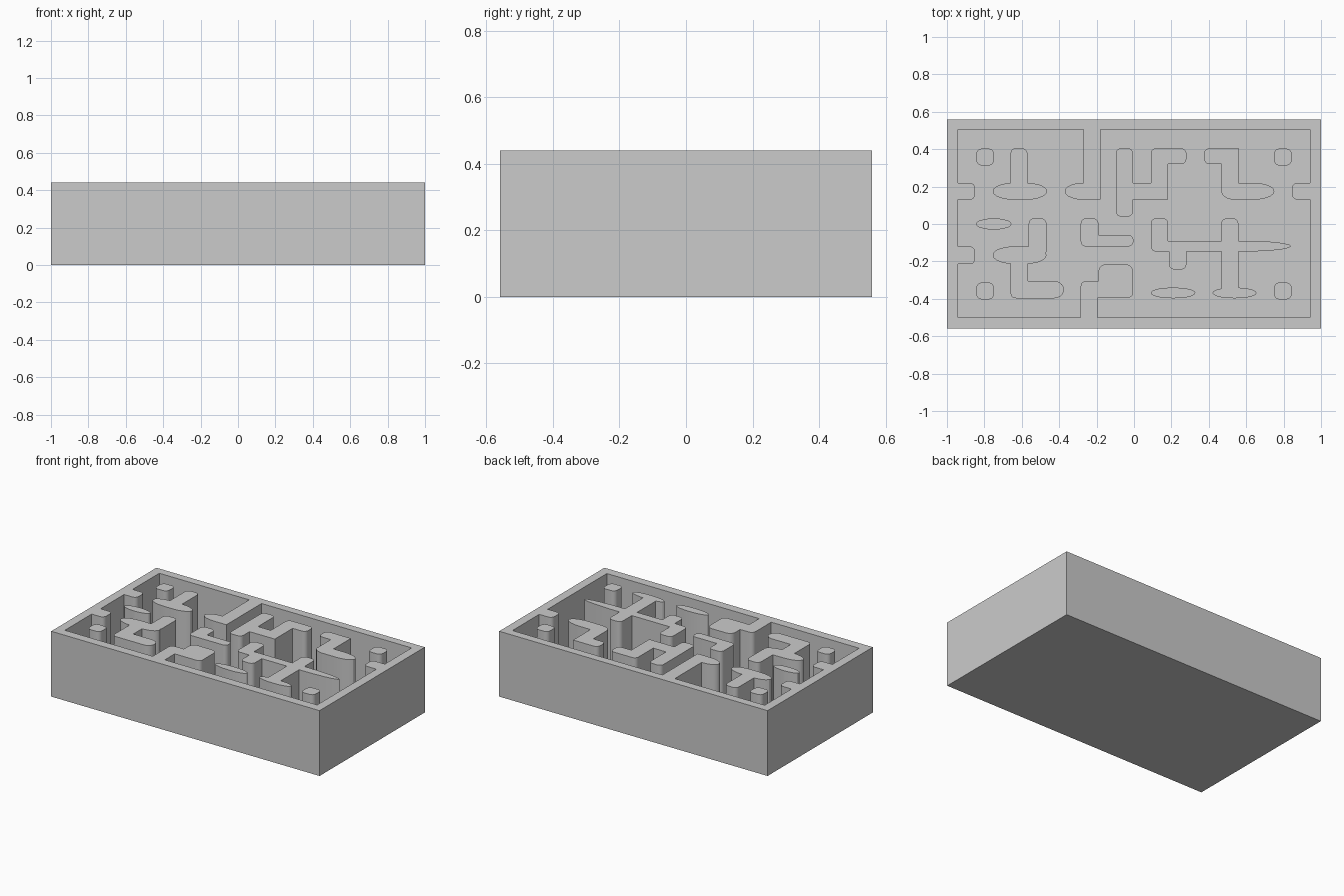
import bpy, bmesh, math

if "Cube" in bpy.data.objects:
    bpy.data.objects.remove(bpy.data.objects["Cube"])

TOP, FLOOR = 0.44, 0.06
R = 0.028          # ordinary corner radius
LONG = 0.11        # stretched, elliptical end


def prism(name, x0, x1, y0, y1, rl=R, rr=R, z0=FLOOR, z1=TOP):
    """Upright block; rl / rr are the corner lengths on the left / right ends."""
    h = (y1 - y0) / 2
    pts = []
    corners = [(x1, y1, rr, 0), (x0, y1, rl, 90), (x0, y0, rl, 180), (x1, y0, rr, 270)]
    for cx, cy, r, start in corners:
        if r == 0:
            pts.append((cx, cy))
            continue
        rx = min(r, (x1 - x0) / 2)
        ry = min(h * 0.98, 0.046 if r > 0.05 else r)
        sx, sy = (1 if cx == x1 else -1), (1 if cy == y1 else -1)
        for i in range(6):
            a = math.radians(start + 18 * i)
            pts.append((cx - sx * rx + rx * math.cos(a), cy - sy * ry + ry * math.sin(a)))
    bm = bmesh.new()
    face = bm.faces.new([bm.verts.new((x, y, z0)) for x, y in pts])
    ext = bmesh.ops.extrude_face_region(bm, geom=[face])
    for v in ext["geom"]:
        if isinstance(v, bmesh.types.BMVert):
            v.co.z = z1
    bmesh.ops.recalc_face_normals(bm, faces=bm.faces)
    me = bpy.data.meshes.new(name)
    bm.to_mesh(me)
    bm.free()
    ob = bpy.data.objects.new(name, me)
    bpy.context.collection.objects.link(ob)
    return ob


def combine(target, other, op):
    mod = target.modifiers.new("combine", "BOOLEAN")
    mod.operation, mod.solver, mod.object = op, "EXACT", other
    bpy.context.view_layer.objects.active = target
    bpy.ops.object.modifier_apply(modifier=mod.name)
    bpy.data.objects.remove(other)


def island(name, *pieces):
    ob = prism(name, *pieces[0])
    for p in pieces[1:]:
        combine(ob, prism("piece", *p), "UNION")
    return ob


# Tray: solid block with a cavity
tray = prism("tray", -1, 1, -0.56, 0.56, 0, 0, 0, TOP)
combine(tray, prism("cavity", -0.94, 0.94, -0.5, 0.505, 0, 0, FLOOR, TOP + 0.2), "DIFFERENCE")

# Wall stubs and partitions grown out of the tray rim
for p in [(-0.97, -0.85, 0.13, 0.22, 0, R), (0.845, 0.97, 0.13, 0.22, R, 0),
          (-0.97, -0.85, -0.215, -0.12, 0, R)]:
    combine(tray, prism("stub", *p, FLOOR - 0.02), "UNION")
back_partition = island("back_partition",
                        (-0.27, -0.178, 0.13, 0.53, 0, 0),
                        (-0.37, -0.178, 0.13, 0.22, LONG, 0))
front_partition = island("front_partition",
                         (-0.285, -0.005, -0.395, -0.305),
                         (-0.19, -0.005, -0.395, -0.215, 0.04, 0.04),
                         (-0.285, -0.195, -0.53, -0.35, 0, 0))
combine(tray, back_partition, "UNION")
combine(tray, front_partition, "UNION")

# Four corner posts
for sx in (-1, 1):
    for sy in (-1, 1):
        cx, cy = 0.796 * sx, 0.358 * sy
        prism("corner_post", cx - 0.047, cx + 0.047, cy - 0.045, cy + 0.045)

# Free-standing lens-shaped walls
for x0, x1, y0, y1 in [(-0.845, -0.655, -0.03, 0.03), (0.09, 0.328, -0.397, -0.34),
                       ]:
    prism("lens_wall", x0, x1, y0, y1, LONG, LONG)

# Back row of maze walls
island("back_left_tee",
       (-0.755, -0.465, 0.13, 0.22, LONG, LONG),
       (-0.66, -0.57, 0.16, 0.405))
island("back_middle_wall",
       (-0.097, -0.005, 0.04, 0.405),
       (-0.05, 0.183, 0.13, 0.22, 0, 0),
       (0.09, 0.183, 0.15, 0.37, 0, 0),
       (0.09, 0.28, 0.32, 0.405))
island("back_right_wall",
       (0.375, 0.52, 0.32, 0.405, R, 0),
       (0.467, 0.558, 0.18, 0.405, 0, 0),
       (0.467, 0.75, 0.13, 0.22, 0.07, LONG))

# Front row of maze walls
island("front_left_wall",
       (-0.755, -0.468, -0.213, -0.12, LONG, LONG),
       (-0.563, -0.468, -0.17, 0.03),
       (-0.66, -0.567, -0.35, -0.17, 0, 0),
       (-0.66, -0.375, -0.397, -0.305, R, 0.05))
island("centre_elbow",
       (-0.285, -0.19, -0.12, 0.03),
       (-0.26, -0.003, -0.12, -0.058, 0, R))
island("front_right_cross",
       (0.09, 0.183, -0.147, 0.03),
       (0.13, 0.84, -0.147, -0.09, 0, 0.25),
       (0.187, 0.28, -0.243, -0.11),
       (0.467, 0.558, -0.365, 0.03),
       (0.42, 0.655, -0.397, -0.34, LONG, LONG))

for ob in bpy.data.objects:
    ob.select_set(True)
bpy.context.view_layer.objects.active = tray
bpy.ops.object.shade_smooth_by_angle(angle=math.radians(30))
